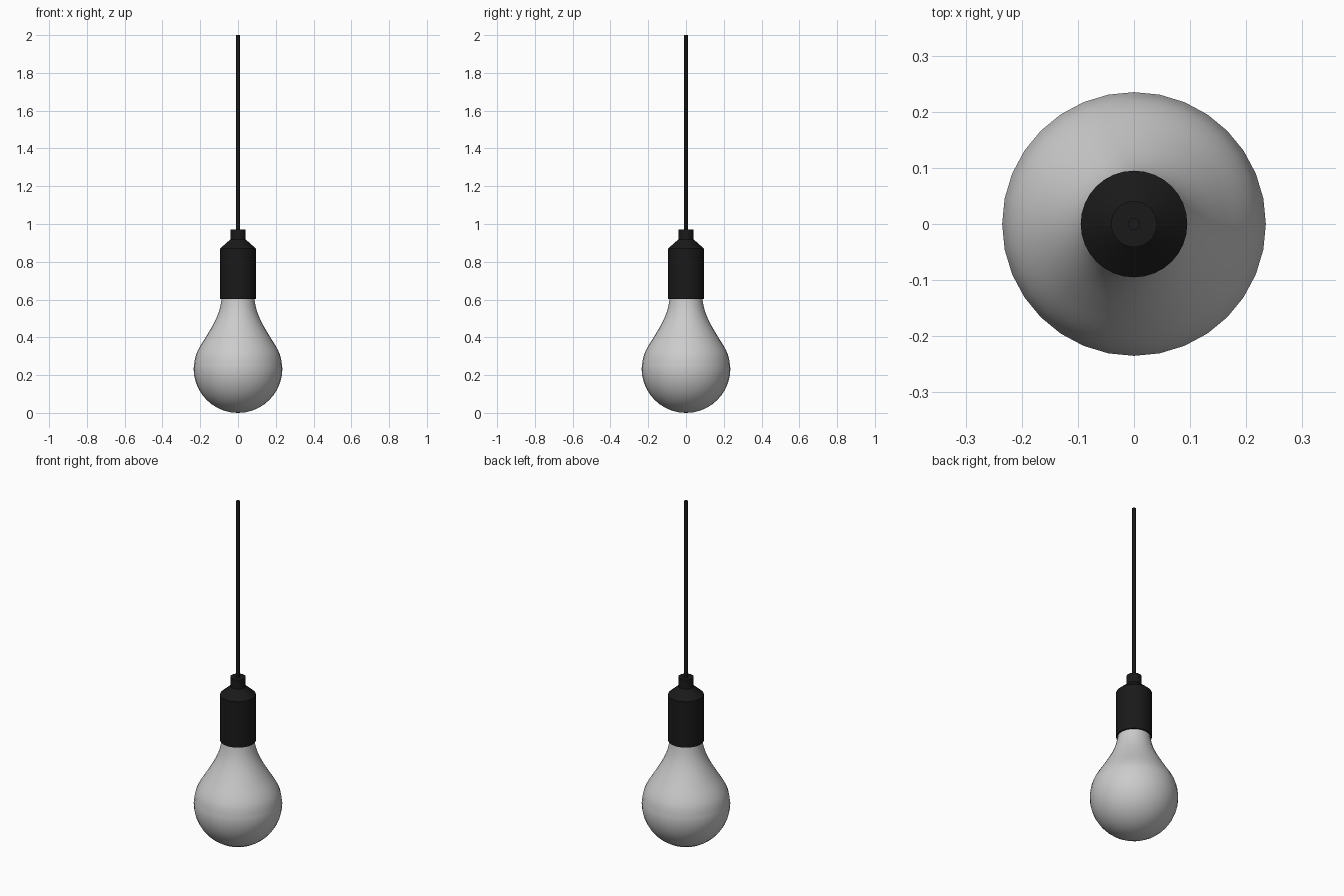
import bpy, bmesh, math
from mathutils import Vector

if "Cube" in bpy.data.objects:
    bpy.data.objects.remove(bpy.data.objects["Cube"])


def lathe(name, profile, sides, mat=None):
    """Revolve (radius, z) points around the z axis."""
    bm = bmesh.new()
    verts = [bm.verts.new((r, 0, z)) for r, z in profile]
    edges = [bm.edges.new(pair) for pair in zip(verts, verts[1:])]
    bmesh.ops.spin(bm, geom=verts + edges, cent=(0, 0, 0), axis=(0, 0, 1),
                   angle=math.tau, steps=sides, use_merge=False)
    bmesh.ops.remove_doubles(bm, verts=bm.verts, dist=1e-5)
    bmesh.ops.recalc_face_normals(bm, faces=bm.faces)
    me = bpy.data.meshes.new(name)
    bm.to_mesh(me)
    bm.free()
    ob = bpy.data.objects.new(name, me)
    bpy.context.collection.objects.link(ob)
    if mat:
        me.materials.append(mat)
    bpy.ops.object.select_all(action='DESELECT')
    ob.select_set(True)
    bpy.context.view_layer.objects.active = ob
    bpy.ops.object.shade_smooth_by_angle(angle=math.radians(30))
    return ob


def smooth_curve(pts, steps=3):
    """Catmull-Rom interpolation through the points."""
    p = [Vector(q) for q in [pts[0], *pts, pts[-1]]]
    out = []
    for a, b, c, d in zip(p, p[1:], p[2:], p[3:]):
        for i in range(steps):
            t = i / steps
            out.append(0.5 * (2 * b + (c - a) * t + (2 * a - 5 * b + 4 * c - d) * t * t
                              + (3 * b - a - 3 * c + d) * t ** 3))
    return [tuple(q) for q in out] + [tuple(p[-1])]


black = bpy.data.materials.new("black_plastic")
black.diffuse_color = (0.01, 0.01, 0.01, 1)
black.use_nodes = True
black.node_tree.nodes["Principled BSDF"].inputs["Base Color"].default_value = black.diffuse_color

# Glass bulb: round bowl flowing into a narrow neck
R = 0.235
bowl = [(R * math.sin(a), R - R * math.cos(a))
        for a in (math.pi / 2 * i / 10 for i in range(10))]
neck = smooth_curve([(R, 0.235), (0.226, 0.295), (0.205, 0.345), (0.165, 0.41),
                     (0.125, 0.48), (0.1, 0.54), (0.087, 0.6), (0.084, 0.64)])
lathe("bulb", bowl + neck, 32)

# Socket: cylinder, sloped shoulder and cable collar
lathe("socket", [(0, 0.602), (0.095, 0.602), (0.095, 0.87), (0.041, 0.918),
                 (0.041, 0.972), (0, 0.972)], 32, black)

# Hanging cable
lathe("cable", [(0, 0.965), (0.011, 0.965), (0.011, 2.0), (0, 2.0)], 12, black)
